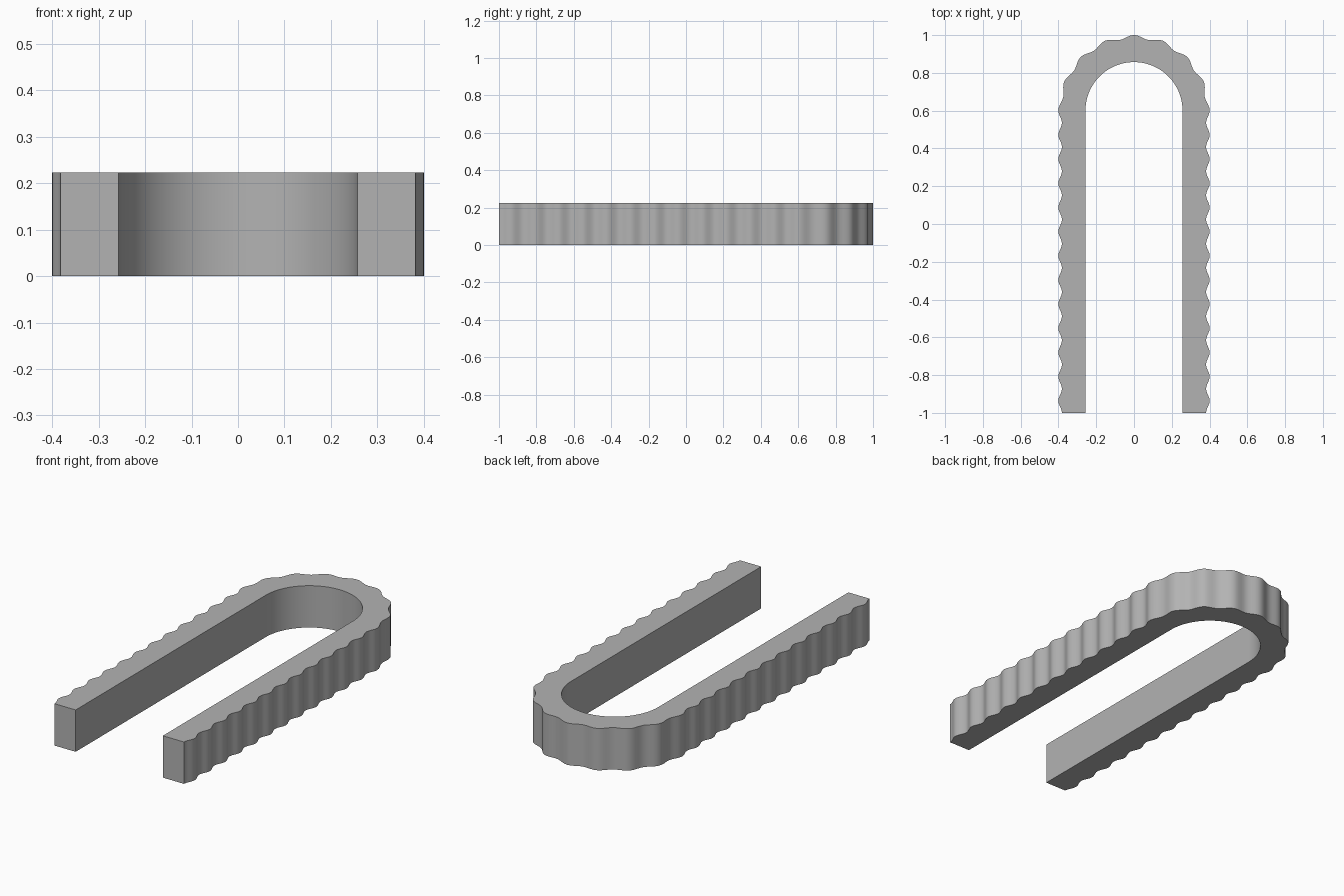
import bpy
import bmesh
from math import sin, cos, pi, radians

old = bpy.data.objects.get("Cube")
if old:
    bpy.data.objects.remove(old, do_unlink=True)

HEIGHT = 0.223
INNER = 0.257          # inner radius and half gap between the legs
OUTER, WAVE = 0.391, 0.0095
BEND_Y = 0.6           # where the legs meet the bend
LEG_WAVES, BEND_WAVES, STEPS = 12.5, 8, 10

grey = bpy.data.materials.new("plain grey")
grey.use_nodes = True
colour = (0.45, 0.45, 0.45, 1)
grey.diffuse_color = colour
grey.node_tree.nodes["Principled BSDF"].inputs["Base Color"].default_value = colour


def station(side, y, angle, phase):
    """Matching inner and outer points across the band."""
    r = OUTER + WAVE * cos(2 * pi * phase)
    if angle is None:
        return (side * INNER, y), (side * r, y)
    c, s = cos(angle), sin(angle)
    return (INNER * c, BEND_Y + INNER * s), (r * c, BEND_Y + r * s)


# Plan outline: left leg, rounded bend, right leg
n_leg = int(LEG_WAVES * STEPS)
n_bend = BEND_WAVES * STEPS
leg = [(BEND_Y - (BEND_Y + 1) * i / n_leg, i / STEPS) for i in range(1, n_leg + 1)]
plan = [station(1, y, None, p) for y, p in reversed(leg)]
plan += [station(0, 0, pi * i / n_bend, i / STEPS) for i in range(n_bend + 1)]
plan += [station(-1, y, None, p) for y, p in leg]

# Sweep a rectangular section along the plan
bm = bmesh.new()
rings = []
for (ix, iy), (ox, oy) in plan:
    rings.append([bm.verts.new(co) for co in (
        (ix, iy, 0), (ox, oy, 0), (ox, oy, HEIGHT), (ix, iy, HEIGHT))])
for a, b in zip(rings, rings[1:]):
    for k in range(4):
        j = (k + 1) % 4
        bm.faces.new((a[k], a[j], b[j], b[k]))
bm.faces.new(rings[0])
bm.faces.new(rings[-1])
bmesh.ops.recalc_face_normals(bm, faces=bm.faces)

mesh = bpy.data.meshes.new("wavy_u_band")
bm.to_mesh(mesh)
bm.free()
mesh.materials.append(grey)
band = bpy.data.objects.new("wavy_u_band", mesh)
bpy.context.collection.objects.link(band)

# Smooth the waves and bend, keep the rims crisp
bpy.ops.object.select_all(action='DESELECT')
band.select_set(True)
bpy.context.view_layer.objects.active = band
bpy.ops.object.shade_smooth_by_angle(angle=radians(35))
